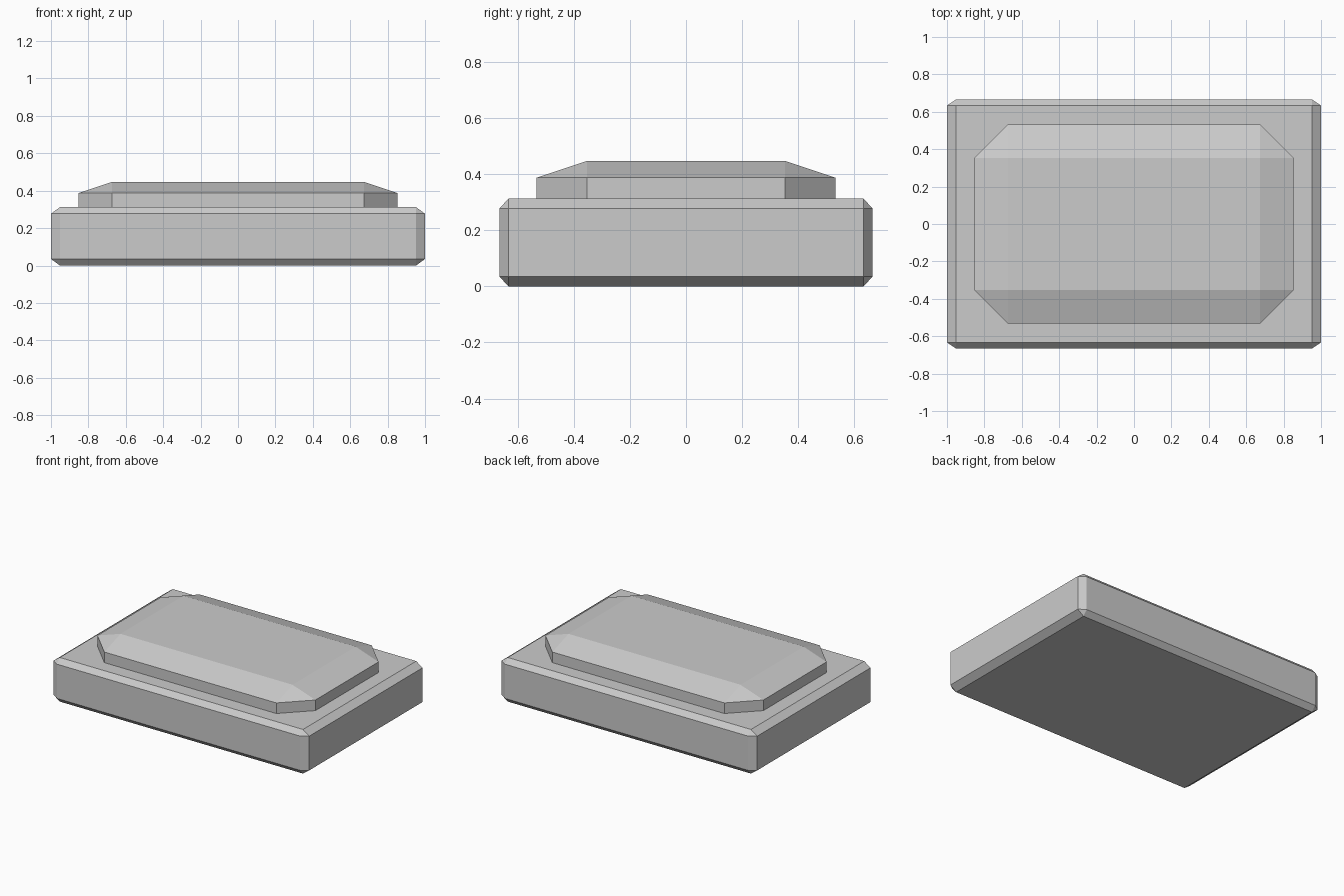
import bpy, bmesh

if "Cube" in bpy.data.objects:
    bpy.data.objects.remove(bpy.data.objects["Cube"])


def chamfered_block(name, half_x, half_y, z0, z1, cut):
    """Box whose every edge is cut back by cut = (x, y, z)."""
    half = (half_x, half_y, (z1 - z0) / 2)
    bm = bmesh.new()
    bmesh.ops.create_cube(bm, size=2)
    # Size the box in units of the cut, bevel evenly by one, then scale back
    bmesh.ops.scale(bm, vec=[h / c for h, c in zip(half, cut)], verts=bm.verts)
    bmesh.ops.bevel(bm, geom=list(bm.edges), offset=1, offset_type='OFFSET',
                    segments=1, affect='EDGES', clamp_overlap=False)
    bmesh.ops.scale(bm, vec=cut, verts=bm.verts)
    mesh = bpy.data.meshes.new(name)
    bm.to_mesh(mesh)
    bm.free()
    obj = bpy.data.objects.new(name, mesh)
    obj.location.z = (z0 + z1) / 2
    bpy.context.collection.objects.link(obj)
    return obj


# Thick slab with narrow chamfers
chamfered_block("base_slab", 1.0, 0.665, 0.0, 0.312, (0.048, 0.032, 0.035))

# Raised cap with wide corner cuts, its lower half sunk into the slab
chamfered_block("raised_cap", 0.853, 0.533, 0.17, 0.447, (0.18, 0.18, 0.06))
